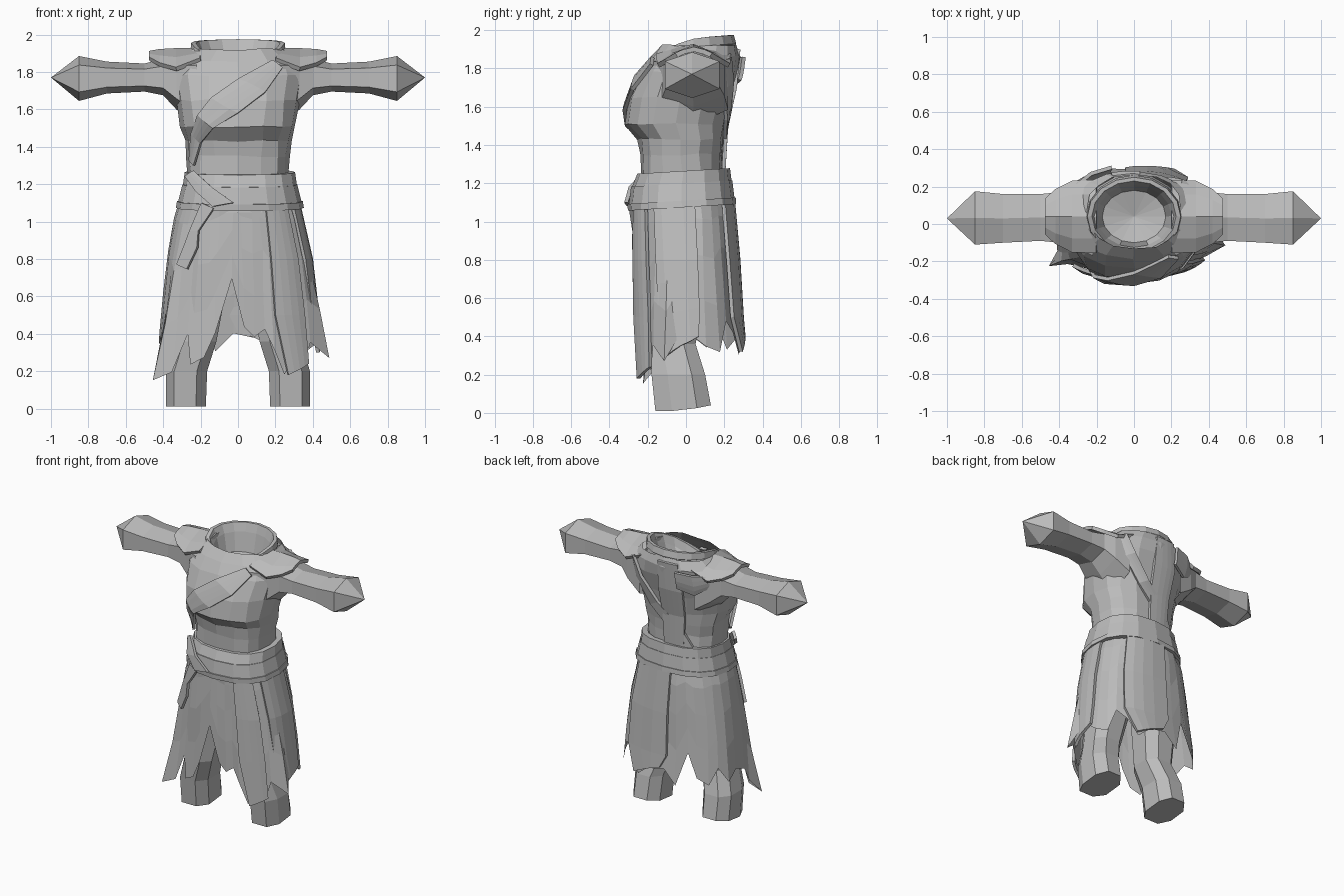
import bpy, bmesh, math, random
from mathutils import Vector

random.seed(4)
cube = bpy.data.objects.get("Cube")
if cube:
    bpy.data.objects.remove(cube)

GREY = (0.5, 0.5, 0.5, 1)
cloth = bpy.data.materials.new("grey_cloth")
cloth.use_nodes = True
cloth.diffuse_color = GREY
cloth.node_tree.nodes["Principled BSDF"].inputs["Base Color"].default_value = GREY

# Profiles: height, half width, front y, back y
TORSO = [(1.05, .30, -.27, .23), (1.25, .27, -.235, .19), (1.35, .275, -.235, .185),
         (1.43, .285, -.25, .19), (1.51, .31, -.32, .205), (1.65, .33, -.3, .235),
         (1.78, .35, -.24, .27), (1.86, .33, -.185, .28), (1.92, .25, -.13, .26)]
SKIRT = [(.15, .45, -.27, .31), (.45, .42, -.27, .285), (.7, .395, -.275, .265),
         (.95, .36, -.27, .26), (1.14, .3, -.27, .23)]
BELT = [(1.07, .325, -.285, .245), (1.13, .315, -.29, .24), (1.2, .295, -.275, .23), (1.28, .285, -.24, .22)]


def on_profile(profile, deg, z, off=0.0):
    """Point on a lofted body; 0 degrees is the front, 90 the model's left."""
    for low, high in zip(profile, profile[1:]):
        if z <= high[0]:
            break
    f = max(0, min(1, (z - low[0]) / (high[0] - low[0])))
    w, front, back = (low[i] + (high[i] - low[i]) * f for i in (1, 2, 3))
    s, c = math.sin(math.radians(deg)), math.cos(math.radians(deg))
    bend = lambda v: math.copysign(abs(v) ** .82, v)
    return Vector(((w + off) * bend(s),
                   (front + back) / 2 - ((back - front) / 2 + off) * bend(c), z))


def jitter(p, amount):
    return p + Vector(random.uniform(-amount, amount) for _ in range(3))


def grid(name, rows, closed=False, cap_low=False, cap_high=False, thick=0.0):
    """Skin rows of points with quads, optionally closed, capped and thickened."""
    bm = bmesh.new()
    vs = [[bm.verts.new(p) for p in row] for row in rows]
    n = len(vs[0])
    for a, b in zip(vs, vs[1:]):
        for i in range(n if closed else n - 1):
            j = (i + 1) % n
            bm.faces.new((a[i], a[j], b[j], b[i]))
    if cap_low:
        bm.faces.new(vs[0][::-1])
    if cap_high:
        bm.faces.new(vs[-1])
    bmesh.ops.remove_doubles(bm, verts=bm.verts, dist=.0005)
    bmesh.ops.recalc_face_normals(bm, faces=bm.faces)
    mesh = bpy.data.meshes.new(name)
    bm.to_mesh(mesh)
    bm.free()
    mesh.materials.append(cloth)
    obj = bpy.data.objects.new(name, mesh)
    bpy.context.collection.objects.link(obj)
    if thick:
        mod = obj.modifiers.new("thickness", 'SOLIDIFY')
        mod.thickness, mod.offset = thick, 0
    return obj


def patch(name, profile, edge_a, edge_b, off=.012, steps=4, thick=.02):
    """Cloth layer lying on a body between two (degrees, height) edges."""
    rows = []
    for (a, za), (b, zb) in zip(edge_a, edge_b):
        rows.append([on_profile(profile, a + (b - a) * i / steps,
                                za + (zb - za) * i / steps, off) for i in range(steps + 1)])
    return grid(name, rows, thick=thick)


# Torso
grid("torso", [[jitter(on_profile(TORSO, k * 22.5, ring[0]), .006) for k in range(16)]
               for ring in TORSO], closed=True)

# Crossed chest wrap, back strap, back seam and shoulder flap
patch("chest_wrap", TORSO,
      [(38, 1.82), (20, 1.69), (0, 1.58), (-20, 1.5), (-38, 1.42), (-52, 1.3)],
      [(28, 1.86), (0, 1.76), (-20, 1.66), (-36, 1.57), (-50, 1.47), (-62, 1.33)])
patch("back_strap", TORSO,
      [(118, 1.84), (138, 1.7), (160, 1.53), (182, 1.38), (200, 1.26)],
      [(135, 1.86), (152, 1.73), (172, 1.57), (194, 1.42), (214, 1.28)])
patch("back_seam", TORSO, [(176, z) for z in (1.9, 1.7, 1.5, 1.27)],
      [(200, z) for z in (1.9, 1.7, 1.5, 1.27)], off=.008)
patch("shoulder_flap", TORSO, [(195, 1.86), (215, 1.85), (240, 1.84)],
      [(195, 1.74), (215, 1.7), (236, 1.76)], off=.03)

# Standing collar with folded lip and closed bowl inside
RIM = [1.81, 1.85, 1.895, 1.93, 1.955, 1.965, 1.97, 1.973, 1.975]


def collar_ring(w, front, back, drop, flatten=0.0):
    pts = []
    for k in range(16):
        t = k * math.tau / 16
        z = RIM[min(k, 16 - k)] * (1 - flatten) + 1.78 * flatten - drop
        pts.append((w * math.sin(t), (front + back) / 2 - (back - front) / 2 * math.cos(t), z))
    return pts


grid("collar", [collar_ring(.27, -.2, .27, .08, .3), collar_ring(.235, -.165, .26, .05),
                collar_ring(.255, -.185, .262, .045), collar_ring(.25, -.17, .25, 0),
                collar_ring(.225, -.145, .23, 0), collar_ring(.2, -.125, .21, .06),
                collar_ring(.17, -.1, .18, 0, 1), collar_ring(0, .04, .04, .04, 1)], closed=True)
grid("collar_notch", [[(-.025, -.2, 1.81), (.025, -.2, 1.81)], [(0, -.22, 1.75), (0, -.22, 1.75)]], thick=.02)

# Sleeves: six sided, flared to a pointed end; and shoulder caps
for side, label in ((1, "left"), (-1, "right")):
    rows = []
    for x, low, high, front, back in ((.22, 1.5, 1.92, -.17, .22), (.33, 1.6, 1.89, -.12, .2),
                                      (.4, 1.675, 1.87, -.1, .17), (.5, 1.695, 1.845, -.09, .16),
                                      (.7, 1.685, 1.855, -.1, .16), (.85, 1.645, 1.885, -.11, .175),
                                      (1, 1.77, 1.77, .03, .03)):
        mid, h = (front + back) / 2, high - low
        rows.append([(side * x, mid, high), (side * x, front, high - h * .2),
                     (side * x, front, low + h * .2), (side * x, mid, low),
                     (side * x, back, low + h * .2), (side * x, back, high - h * .2)])
    grid(label + "_sleeve", rows, closed=True)
    rows = []
    for x, top, reach, fall in ((.2, 1.915, .19, .05), (.33, 1.915, .185, .1),
                                (.42, 1.91, .14, .07), (.475, 1.9, .09, .03)):
        rows.append([(side * x, .04 + reach * u, top - fall * abs(u) ** 1.5)
                     for u in (-1, -.6, 0, .6, 1)])
    grid(label + "_shoulder_cap", rows, thick=.025)

# Belt: two tilted bands, a crossing fold and a hanging tail
for name, low, high, off in (("upper_belt", 1.19, 1.265, .008), ("lower_belt", 1.1, 1.2, .012),
                             ("belt_trim", 1.075, 1.11, .018)):
    rows = []
    for z, o in ((low, -.03), (low, off), (high, off), (high, -.03)):
        ring = [on_profile(BELT, k * 22.5, z, o) for k in range(16)]
        rows.append([p + Vector((.01, 0, p.y * .06)) for p in ring])
    grid(name, rows, closed=True)
patch("belt_fold", BELT, [(-60, 1.24), (-38, 1.16), (-18, 1.08)],
      [(-45, 1.27), (-20, 1.18), (-2, 1.1)], off=.025)
patch("belt_tail", SKIRT, [(-30, 1.1), (-37, .95), (-42, .86), (-48, .77)],
      [(-17, 1.07), (-28, .95), (-28, .86), (-36, .745)], off=.03, steps=1)

# Torn skirt: one column per entry of angle, hem height in hundredths, hem flare in hundredths
HEM = [(-3, 70, 0), (2, 44, 0), (9, 38, 0), (16, 42, 0), (22, 32, 0), (30, 18, 0), (35, 24, 0),
       (50, 23, 0), (58, 35, 2), (74, 27, 7), (82, 38, 2), (93, 40, 0), (106, 35, 0),
       (120, 32, 0), (132, 48, 0), (146, 42, 0), (158, 30, 0), (170, 37, 1), (182, 40, 0),
       (192, 30, 0), (203, 55, 0), (214, 38, 0), (228, 33, 0), (240, 45, 0), (254, 34, 0),
       (268, 40, 0), (284, 36, 0), (298, 25, 2), (306, 15, 9), (314, 19, 2), (325, 40, 0),
       (330, 24, 0), (340, 27, 0), (347, 40, 0)]
rows = []
for f in (0, .15, .4, .7, 1):
    row = []
    for deg, hem, flare in HEM:
        z = 1.13 + (hem / 100 - 1.13) * f
        p = on_profile(SKIRT, deg, z, flare / 100 * f * f)
        row.append(jitter(p, .006))
    rows.append(row)
grid("skirt", rows, closed=True)

# Overlapping skirt panels
patch("left_front_panel", SKIRT, [(22, 1.1), (22, .8), (23, .5), (31, .18)],
      [(48, 1.1), (50, .8), (52, .5), (52, .24)], off=.014)
patch("left_side_panel", SKIRT, [(60, 1.1), (62, .8), (64, .5), (72, .3)],
      [(100, 1.1), (100, .8), (100, .55), (98, .4)], off=.01)
patch("back_panel", SKIRT, [(140, 1.1), (140, .8), (142, .5), (156, .32)],
      [(186, 1.1), (184, .8), (184, .5), (180, .41)], off=.012)

# Trouser legs
for side, label in ((1, "left"), (-1, "right")):
    rows = []
    for z, x, y, rx, ry in ((.01, .278, -.015, .106, .145), (.2, .275, -.04, .11, .14),
                            (.36, .225, -.075, .11, .125), (.6, .2, -.04, .13, .14),
                            (.95, .16, 0, .13, .15)):
        rows.append([(side * (x + rx * dx), y + ry * dy, z + .03 * max(dy, 0) * (z < .1))
                     for dx, dy in ((-1, -.5), (-.5, -1), (.6, -1), (1, -.4),
                                    (1, .5), (.5, 1), (-.5, 1), (-1, .5))])
    grid(label + "_leg", rows, closed=True, cap_low=True)
